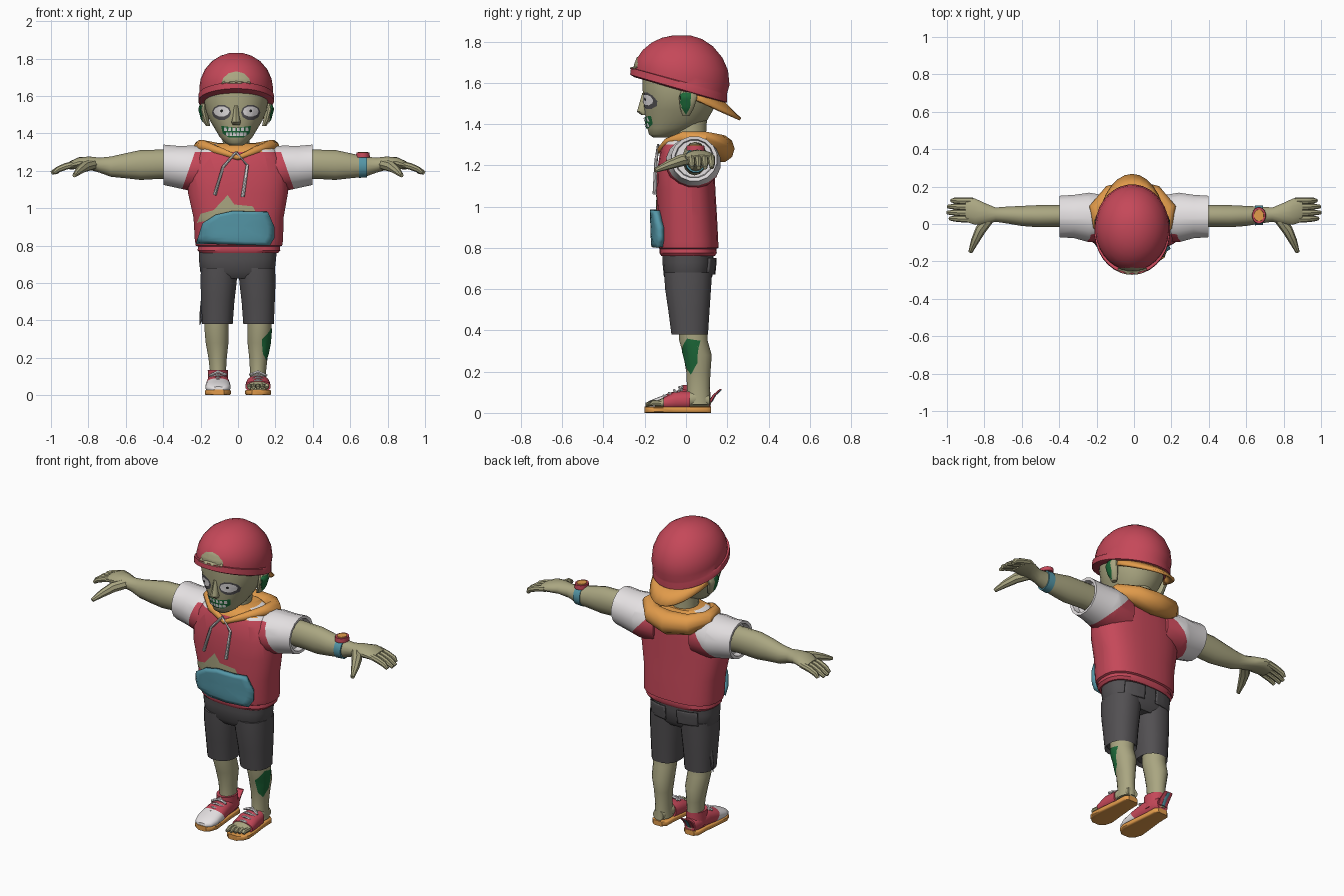
import bpy, bmesh, math
from mathutils import Vector
from mathutils.bvhtree import BVHTree

COLOURS = {
    "red": (0.56, 0.065, 0.10), "skin": (0.40, 0.38, 0.22), "orange": (0.76, 0.33, 0.07),
    "white": (0.78, 0.75, 0.76), "teal": (0.09, 0.31, 0.39), "charcoal": (0.085, 0.08, 0.085),
    "green": (0.012, 0.14, 0.04), "black": (0.012, 0.012, 0.012)}
MATS = {}
for key, c in COLOURS.items():
    MATS[key] = bpy.data.materials.new(key)
    MATS[key].diffuse_color = (*c, 1)


def finish(name, bm, *mats):
    bmesh.ops.recalc_face_normals(bm, faces=bm.faces)
    me = bpy.data.meshes.new(name)
    bm.to_mesh(me)
    bm.free()
    for m in mats:
        me.materials.append(MATS[m])
    ob = bpy.data.objects.new(name, me)
    bpy.context.collection.objects.link(ob)
    return ob


def skin_rings(bm, rings, closed=False):
    n = len(rings[0])
    vs = [[bm.verts.new(p) for p in r] for r in rings]
    for i in range(len(vs) if closed else len(vs) - 1):
        a, b = vs[i], vs[(i + 1) % len(vs)]
        for k in range(n):
            bm.faces.new((a[k], a[(k + 1) % n], b[(k + 1) % n], b[k]))
    if not closed:
        bm.faces.new(vs[0])
        bm.faces.new(vs[-1])


def loft(name, axis, secs, mat, n=16, s=1, e=2.0, extra=()):
    """Sections: position, centre u, centre v, radius u, radius v, tilt."""
    rings = []
    for t, cu, cv, ru, rv, *tilt in secs:
        ring = []
        for k in range(n):
            a = 2 * math.pi * (k + 0.5) / n
            c, d = math.cos(a), math.sin(a)
            u = cu + ru * math.copysign(abs(c) ** (2 / e), c)
            dv = rv * math.copysign(abs(d) ** (2 / e), d)
            w = t + (tilt[0] * dv if tilt else 0)
            p = {"z": (u, cv + dv, w), "x": (w, u, cv + dv), "y": (u, w, cv + dv)}[axis]
            ring.append((p[0] * s, p[1], p[2]))
        rings.append(ring)
    bm = bmesh.new()
    skin_rings(bm, rings)
    return finish(name, bm, mat, *extra)


def tube(name, pts, mat, n=8, s=1, closed=False):
    """Round tube through points (x, y, z, radius)."""
    P = [Vector((p[0] * s, p[1], p[2])) for p in pts]
    rings = []
    for i, p in enumerate(P):
        if closed:
            t = P[(i + 1) % len(P)] - P[i - 1]
        else:
            t = P[min(i + 1, len(P) - 1)] - P[max(i - 1, 0)]
        t.normalize()
        a = t.cross((0, 0, 1) if abs(t.z) < 0.9 else (0, 1, 0)).normalized()
        b = t.cross(a)
        rings.append([p + pts[i][3] * (a * math.cos(q) + b * math.sin(q))
                      for q in (2 * math.pi * k / n for k in range(n))])
    bm = bmesh.new()
    skin_rings(bm, rings, closed)
    return finish(name, bm, mat)


def patch(name, target, outline, mat, d=(0, 1, 0), off=0.004, thick=0, steps=5):
    """Plate with a 2D outline (sideways, height) laid onto a target along d."""
    d = Vector(d).normalized()
    right = d.cross((0, 0, 1)).normalized()
    me = target.data
    tree = BVHTree.FromPolygons([v.co for v in me.vertices], [p.vertices[:] for p in me.polygons])
    m = len(outline)
    line = [Vector(outline[i]).lerp(Vector(outline[(i + 1) % m]), k / 3) for i in range(m) for k in range(3)]
    mid = sum(line, Vector((0, 0))) / len(line)

    def drop(q):
        start = right * q.x + Vector((0, 0, q.y)) - d * 1.5
        hit = tree.ray_cast(start, d)[0] or tree.find_nearest(start + d * 1.4)[0]
        return hit - d * off
    bm = bmesh.new()
    rings = [[bm.verts.new(drop(mid.lerp(q, j / steps))) for q in line] for j in range(1, steps + 1)]
    c = bm.verts.new(drop(mid))
    for k in range(len(line)):
        k2 = (k + 1) % len(line)
        bm.faces.new((c, rings[0][k], rings[0][k2]))
        for a, b in zip(rings, rings[1:]):
            bm.faces.new((a[k], b[k], b[k2], a[k2]))
    ob = finish(name, bm, mat)
    if ob.data.polygons[0].normal.dot(d) > 0:
        ob.data.flip_normals()
    if thick:
        mod = ob.modifiers.new("thickness", "SOLIDIFY")
        mod.thickness = thick
    return ob


def oval(cx, cz, rx, rz, n=10):
    return [(cx + rx * math.cos(2 * math.pi * k / n), cz + rz * math.sin(2 * math.pi * k / n)) for k in range(n)]


def paint(ob, cuts, rule):
    """Cut the mesh along planes, then colour each face by its centre."""
    bm = bmesh.new()
    bm.from_mesh(ob.data)
    for co, no in cuts:
        bmesh.ops.bisect_plane(bm, geom=bm.verts[:] + bm.edges[:] + bm.faces[:], plane_co=co, plane_no=no)
    for f in bm.faces:
        f.material_index = rule(f.calc_center_median())
    bm.to_mesh(ob.data)
    bm.free()


# Hoodie body and sleeves, red with light raglan shoulders
def hoodie_rule(c):
    ax = abs(c.x)
    limit = 0.23 + (1.3 - c.z) * 0.35 if c.y < 0.03 else 0.12 + (1.3 - c.z) * 0.9
    if c.z > 1.3:
        return 2 if ax < 0.14 else 1
    return 1 if ax > limit else 0


hoodie_cuts = [((0, 0.03, 0), (0, 1, 0)), ((0, 0, 1.3), (0, 0, 1))]
for s in (1, -1):
    hoodie_cuts += [((0.23 * s, 0, 1.3), (s, 0, 0.35)), ((0.12 * s, 0, 1.3), (s, 0, 0.9))]
torso = loft("hoodie_body", "z", [
    (0.76, 0.005, 0.01, 0.21, 0.13), (0.775, 0.005, 0.01, 0.222, 0.14), (0.795, 0.005, 0.01, 0.22, 0.138),
    (0.80, 0.005, 0.012, 0.232, 0.146), (0.83, 0.005, 0.01, 0.237, 0.147), (0.95, 0.003, 0.005, 0.242, 0.146),
    (1.08, 0, 0, 0.268, 0.143), (1.18, 0, 0, 0.268, 0.14), (1.27, 0, 0.005, 0.24, 0.13),
    (1.315, 0, 0.01, 0.2, 0.115), (1.345, 0, 0.02, 0.12, 0.09)], "red", 28, e=2.6, extra=("white", "orange"))
for s, side in ((1, "left"), (-1, "right")):
    sleeve = loft(side + "_sleeve", "x", [
        (0.12, 0.03, 1.2, 0.12, 0.125), (0.24, 0.035, 1.212, 0.135, 0.125), (0.32, 0.04, 1.22, 0.118, 0.115),
        (0.397, 0.04, 1.232, 0.113, 0.11), (0.395, 0.04, 1.232, 0.095, 0.094),
        (0.36, 0.04, 1.232, 0.09, 0.09)], "red", 16, s, extra=("white", "orange"))
    paint(sleeve, hoodie_cuts, hoodie_rule)
paint(torso, hoodie_cuts, hoodie_rule)

# Torn belly, front pocket and drawstrings
patch("torn_belly", torso, [(-0.22, 0.92), (-0.2, 0.97), (-0.13, 0.99), (-0.055, 1.07), (-0.02, 1.02),
                            (0.08, 1.01), (0.1, 0.97), (0.0, 0.9)], "skin")
patch("front_pocket", torso, [(-0.225, 0.81), (-0.19, 0.92), (-0.12, 0.965), (-0.03, 0.985), (0.16, 0.98),
                              (0.195, 0.9), (0.195, 0.84), (0.17, 0.80)], "teal", off=0.034, thick=0.03)
tube("right_drawstring", [(-0.01, -0.135, 1.3, 0.006), (-0.08, -0.145, 1.22, 0.008), (-0.125, -0.15, 1.07, 0.01)], "white")
tube("left_drawstring", [(-0.01, -0.135, 1.3, 0.006), (0.05, -0.145, 1.23, 0.008), (0.025, -0.152, 1.06, 0.01)], "white")

# Hood folded around the neck
half = [(0.1, -0.09, 1.31, 0.022), (0.175, -0.01, 1.335, 0.03), (0.185, 0.08, 1.325, 0.042), (0.11, 0.15, 1.295, 0.058)]
tube("hood", [(0, -0.13, 1.27, 0.014)] + half + [(0, 0.168, 1.28, 0.068)]
     + [(-x - 0.015, y, z, r) for x, y, z, r in reversed(half)], "orange", 10, closed=True)

# Head, neck and nose
loft("neck", "z", [(1.25, -0.005, 0.03, 0.085, 0.085), (1.34, -0.01, 0.02, 0.072, 0.078), (1.45, -0.01, 0.02, 0.08, 0.085)], "skin")
head = loft("head", "z", [
    (1.335, -0.01, -0.115, 0.035, 0.045), (1.35, -0.01, -0.105, 0.06, 0.075), (1.38, -0.01, -0.07, 0.088, 0.118),
    (1.42, -0.01, -0.045, 0.112, 0.15), (1.47, -0.01, -0.035, 0.142, 0.168), (1.52, -0.01, -0.028, 0.162, 0.178),
    (1.58, -0.01, -0.025, 0.173, 0.188), (1.66, -0.01, -0.02, 0.172, 0.19)], "skin", 28, e=2.15)
loft("nose", "z", [(1.445, -0.01, -0.2, 0.02, 0.018), (1.46, -0.01, -0.205, 0.026, 0.033),
                   (1.49, -0.01, -0.203, 0.018, 0.026), (1.55, -0.01, -0.2, 0.011, 0.012)], "skin", 10)

# Eyes and toothy mouth
for s, side in ((1, "left"), (-1, "right")):
    x = -0.01 + 0.078 * s
    patch(side + "_eye_ring", head, oval(x, 1.512, 0.052, 0.042), "charcoal", off=0.003)
    patch(side + "_eye", head, oval(x, 1.517, 0.043, 0.028), "white", off=0.008)
    patch(side + "_pupil", head, oval(x, 1.52, 0.008, 0.008, 8), "black", off=0.012, steps=1)
patch("mouth", head, [(-0.09, 1.44), (-0.01, 1.43), (0.07, 1.44), (0.062, 1.4), (0.03, 1.378),
                      (-0.05, 1.378), (-0.082, 1.4)], "green", off=0.006)
for i in range(6):
    for row, z in (("upper", 1.422), ("lower", 1.395)):
        x = -0.01 + (i - 2.5) * (0.023 if row == "upper" else 0.019)
        patch(f"{row}_tooth_{i}", head, [(x - 0.008, z - 0.009), (x + 0.008, z - 0.009),
                                         (x + 0.007, z + 0.009), (x - 0.007, z + 0.009)], "white", off=0.01, steps=1)

# Ears with green sores
for s, side in ((1, "left"), (-1, "right")):
    cx = -0.01 * s
    ear = loft(side + "_ear", "z", [(1.44, cx + 0.15, 0.0, 0.012, 0.018), (1.475, cx + 0.165, 0.005, 0.02, 0.034),
                                    (1.53, cx + 0.178, 0.01, 0.022, 0.046), (1.56, cx + 0.172, 0.01, 0.016, 0.034)], "skin", 12, s)
    patch(side + "_ear_sore", ear, [(y * s, z) for y, z in
          ((-0.035, 1.5), (-0.03, 1.555), (0.025, 1.55), (0.02, 1.48), (0.0, 1.445))], "green", d=(-s, 0, 0))

# Backwards cap with rim, front opening and peak
cap = loft("cap", "z", [
    (1.565, -0.01, -0.035, 0.19, 0.215, -0.287), (1.572, -0.01, -0.036, 0.203, 0.236, -0.287),
    (1.606, -0.01, -0.034, 0.202, 0.234, -0.287), (1.608, -0.01, -0.025, 0.196, 0.225, -0.27),
    (1.64, -0.01, -0.018, 0.198, 0.23, -0.22), (1.69, -0.01, -0.016, 0.19, 0.221, -0.14),
    (1.74, -0.01, -0.016, 0.168, 0.194, -0.1), (1.785, -0.01, -0.018, 0.13, 0.15, -0.06),
    (1.815, -0.01, -0.02, 0.083, 0.098, -0.03), (1.83, -0.01, -0.02, 0.035, 0.04)], "red", 32)
patch("cap_opening", cap, [(-0.088, 1.665), (-0.08, 1.695), (-0.05, 1.722), (-0.01, 1.732), (0.03, 1.722),
                           (0.06, 1.695), (0.068, 1.665), (-0.01, 1.668)], "skin")
bm = bmesh.new()
rows = []
for k in range(13):
    a = math.radians(-72 + 12 * k)
    x, y = -0.01 + 0.188 * math.sin(a), -0.03 + 0.21 * math.cos(a)
    z = 1.575 - 0.287 * (y + 0.035)
    c = max(0, math.cos(a * 1.15))
    rows.append([bm.verts.new((x, y + 0.088 * c * f, z - (0.03 + 0.055 * c) * f)) for f in (0, 0.5, 1)])
for a, b in zip(rows, rows[1:]):
    for j in (0, 1):
        bm.faces.new((a[j], a[j + 1], b[j + 1], b[j]))
finish("cap_peak", bm, "orange").modifiers.new("thickness", "SOLIDIFY").thickness = 0.014

# Arms and hands
for s, side in ((1, "left"), (-1, "right")):
    loft(side + "_arm", "x", [
        (0.3, 0.045, 1.235, 0.06, 0.08), (0.42, 0.043, 1.235, 0.06, 0.078), (0.52, 0.042, 1.231, 0.06, 0.08),
        (0.6, 0.043, 1.227, 0.055, 0.067), (0.68, 0.048, 1.222, 0.046, 0.054), (0.74, 0.05, 1.23, 0.039, 0.04),
        (0.79, 0.055, 1.24, 0.055, 0.036), (0.85, 0.066, 1.242, 0.072, 0.031), (0.9, 0.075, 1.228, 0.064, 0.022)], "skin", 14, s)
    for i, tip in enumerate((0.985, 0.998, 0.995, 0.975)):
        y = 0.027 + 0.032 * i
        tube(f"{side}_finger_{i}", [(0.86, y, 1.238, 0.018), (0.92, y, 1.224, 0.018), (0.96, y + 0.002, 1.208, 0.016),
                                    (tip, y + 0.002, 1.188, 0.01)], "skin", 8, s)
    tube(side + "_thumb", [(0.77, 0.035, 1.235, 0.028), (0.82, -0.03, 1.222, 0.029), (0.85, -0.09, 1.2, 0.022),
                           (0.875, -0.15, 1.175, 0.011)], "skin", 8, s)

# Wristwatch
loft("watch_strap", "x", [(0.648, 0.046, 1.223, 0.054, 0.062), (0.69, 0.047, 1.223, 0.052, 0.059)], "teal")
loft("watch_case", "z", [(1.272, 0.668, 0.046, 0.038, 0.045), (1.297, 0.668, 0.046, 0.036, 0.043)], "red")
loft("watch_dial", "z", [(1.295, 0.668, 0.046, 0.027, 0.032), (1.301, 0.668, 0.046, 0.026, 0.031)], "orange")

# Shorts
hips = loft("shorts_hips", "z", [(0.625, -0.003, 0.01, 0.17, 0.09), (0.66, -0.003, 0.01, 0.2, 0.118),
                                 (0.73, -0.003, 0.01, 0.208, 0.125), (0.79, 0, 0.01, 0.21, 0.125)], "charcoal", 24, e=2.5)
for s, side in ((1, "left"), (-1, "right")):
    loft(side + "_shorts_leg", "z", [
        (0.40, 0.11, 0.018, 0.07, 0.078), (0.38, 0.11, 0.018, 0.083, 0.09), (0.5, 0.108, 0.014, 0.09, 0.102),
        (0.6, 0.104, 0.01, 0.098, 0.113), (0.68, 0.1, 0.01, 0.1, 0.118)], "charcoal", 16, s, e=2.3)
    patch(side + "_back_pocket", hips, [(-0.1 * s + dx, z) for dx, z in
          ((-0.06, 0.67), (0.06, 0.67), (0.06, 0.75), (-0.06, 0.75))], "charcoal", d=(0, -1, 0), off=0.014, thick=0.009)
tube("torn_hem", [(-0.18, 0.03, 0.5, 0.02), (-0.195, 0.03, 0.42, 0.012), (-0.205, 0.03, 0.375, 0.002)], "charcoal", 6)

# Lower legs with sores
for s, side in ((1, "left"), (-1, "right")):
    shin = loft(side + "_lower_leg", "z", [
        (0.42, 0.115, 0.033, 0.064, 0.07), (0.35, 0.115, 0.036, 0.065, 0.07), (0.28, 0.112, 0.056, 0.062, 0.07),
        (0.2, 0.109, 0.06, 0.05, 0.06), (0.12, 0.107, 0.06, 0.043, 0.056), (0.04, 0.107, 0.06, 0.048, 0.062)], "skin", 16, s)
    if s > 0:
        patch("left_leg_sore", shin, [(0.06, 0.3), (0.08, 0.22), (0.11, 0.185), (0.145, 0.24), (0.16, 0.35),
                                      (0.11, 0.36)], "green", d=(-0.8, 0.6, 0))
    else:
        patch("right_leg_sore", shin, [(-0.09, 0.3), (-0.04, 0.36), (-0.03, 0.34), (-0.08, 0.26)], "green", d=(0.8, -0.6, 0))

# Feet: orange soles, torn left shoe with bare toes, whole right shoe
SOLE = [(0.12, 0.107, 0.03), (0.1, 0.107, 0.05), (0.03, 0.107, 0.052), (-0.06, 0.108, 0.062),
        (-0.14, 0.108, 0.07), (-0.18, 0.107, 0.056), (-0.2, 0.104, 0.03)]
for s, side in ((1, "left"), (-1, "right")):
    loft(side + "_sole", "y", [(y, cx, 0.015, w, 0.015) for y, cx, w in SOLE], "orange", 16, s, e=6)
    for i in range(4):
        y = -0.02 - 0.025 * i
        z = 0.122 - 0.014 * i
        tube(f"{side}_lace_{i}", [(0.07, y, z - 0.012, 0.006), (0.107, y - 0.012, z + 0.002, 0.007),
                                  (0.145, y, z - 0.012, 0.006)], "white", 6, s)
    tube(side + "_bow", [(0.06, -0.03, 0.11, 0.006), (0.107, -0.02, 0.125, 0.009), (0.155, -0.035, 0.105, 0.006)], "white", 6, s)
loft("left_foot", "y", [(0.115, 0.107, 0.06, 0.035, 0.03), (0.05, 0.107, 0.07, 0.046, 0.045),
                        (-0.05, 0.107, 0.06, 0.054, 0.04), (-0.13, 0.107, 0.045, 0.06, 0.02),
                        (-0.15, 0.107, 0.042, 0.056, 0.014)], "skin")
for i in range(5):
    x = 0.06 + 0.0235 * i
    tube(f"left_toe_{i}", [(x, -0.12, 0.046, 0.013), (x, -0.16, 0.049, 0.014),
                           (x, -0.195 + 0.006 * i, 0.04, 0.009)], "skin")
loft("torn_shoe_upper", "y", [(0.02, 0.107, 0.06, 0.056, 0.046), (-0.05, 0.107, 0.058, 0.064, 0.048),
                              (-0.11, 0.107, 0.046, 0.068, 0.03)], "red", e=2.4)
shoe = loft("right_shoe", "y", [(0.118, 0.107, 0.06, 0.036, 0.04), (0.08, 0.107, 0.065, 0.052, 0.048),
                                (0.0, 0.107, 0.068, 0.058, 0.052), (-0.07, 0.107, 0.055, 0.065, 0.045),
                                (-0.14, 0.107, 0.042, 0.068, 0.032), (-0.18, 0.107, 0.036, 0.054, 0.022),
                                (-0.196, 0.106, 0.034, 0.03, 0.012)], "red", 18, -1, 2.3, ("white",))
paint(shoe, [((0, -0.07, 0.05), (0, 1, 0.6))], lambda c: int(c.y + 0.07 + 0.6 * (c.z - 0.05) < 0))
loft("right_shoe_collar", "z", [(0.05, 0.107, 0.05, 0.056, 0.07), (0.1, 0.107, 0.05, 0.054, 0.068),
                                (0.135, 0.107, 0.05, 0.056, 0.068), (0.133, 0.107, 0.05, 0.046, 0.058)], "red", 16, -1)
loft("heel_tab", "z", [(0.05, 0.107, 0.115, 0.03, 0.008), (0.085, 0.107, 0.135, 0.032, 0.008),
                       (0.115, 0.107, 0.168, 0.028, 0.006)], "red", 8, -1, 4)
loft("heel_stripe", "z", [(0.05, 0.107, 0.121, 0.01, 0.005), (0.085, 0.107, 0.141, 0.01, 0.005),
                          (0.11, 0.107, 0.169, 0.01, 0.004)], "teal", 8, -1, 4)

bpy.ops.object.select_all(action="SELECT")
bpy.context.view_layer.objects.active = torso
bpy.ops.object.shade_smooth_by_angle(angle=math.radians(40))
